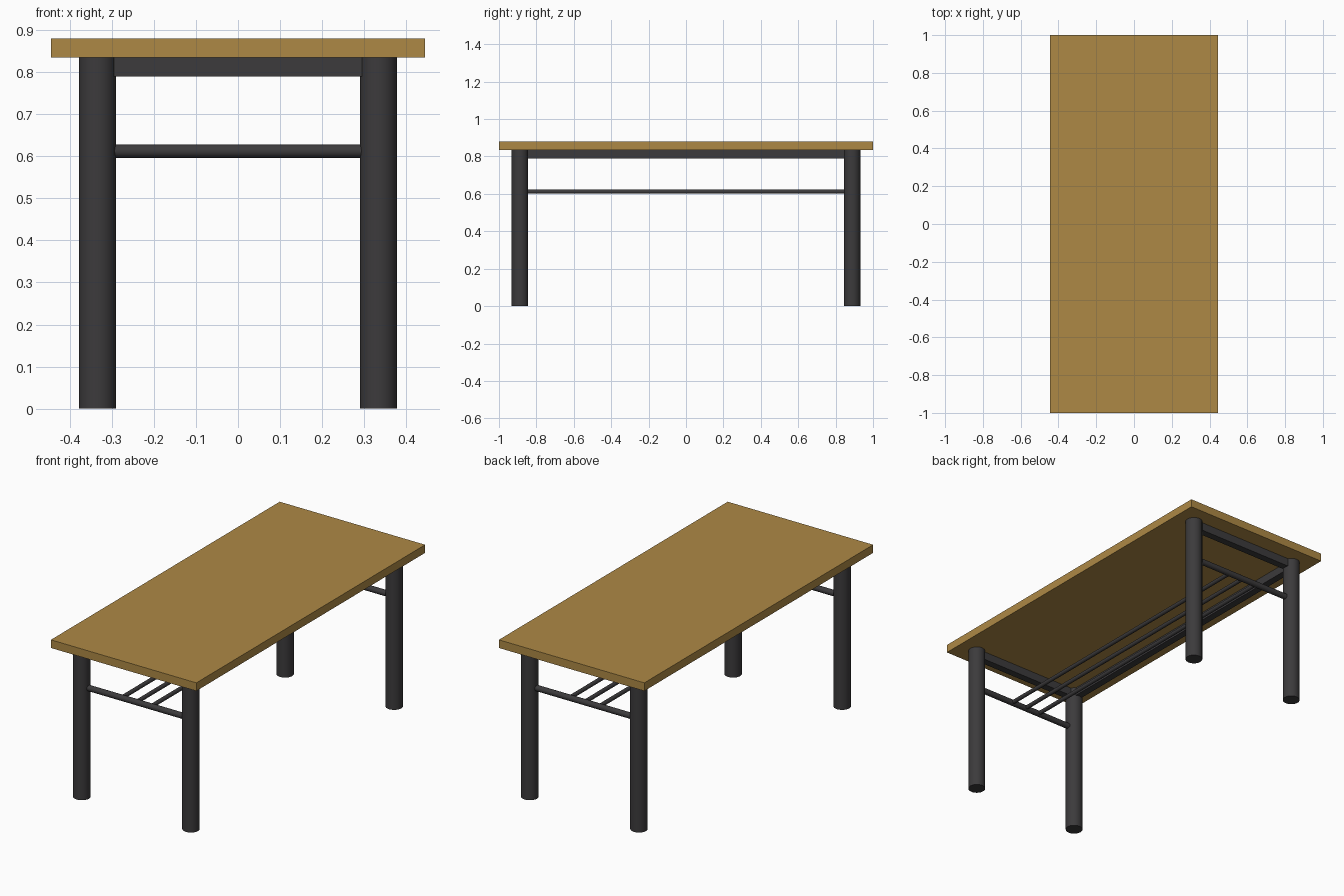
import bpy
import math

if "Cube" in bpy.data.objects:
    bpy.data.objects.remove(bpy.data.objects["Cube"])


def material(name, rgb):
    m = bpy.data.materials.new(name)
    m.diffuse_color = (*rgb, 1)
    m.use_nodes = True
    m.node_tree.nodes["Principled BSDF"].inputs["Base Color"].default_value = m.diffuse_color
    return m


wood = material("wood", (0.42, 0.25, 0.06))
metal = material("dark_metal", (0.045, 0.043, 0.045))


def box(name, centre, size, mat):
    bpy.ops.mesh.primitive_cube_add(size=1, location=centre)
    ob = bpy.context.object
    ob.name = name
    ob.scale = size
    bpy.ops.object.transform_apply(location=False, rotation=False, scale=True)
    ob.data.materials.append(mat)


def rod(name, centre, radius, length, axis, sides=32):
    rot = {"x": (0, math.pi / 2, 0), "y": (math.pi / 2, 0, 0), "z": (0, 0, 0)}[axis]
    bpy.ops.mesh.primitive_cylinder_add(vertices=sides, radius=radius, depth=length,
                                        location=centre, rotation=rot)
    ob = bpy.context.object
    ob.name = name
    ob.data.materials.append(metal)
    bpy.ops.object.shade_smooth_by_angle(angle=math.radians(40))


LEG_X, LEG_Y, LEG_R = 0.334, 0.888, 0.044
TOP_Z = 0.835      # underside of the table top
APRON_H, APRON_T = 0.045, 0.04
BAR_Z = 0.612

# Table top
box("table_top", (0, 0, TOP_Z + 0.0225), (0.89, 2.0, 0.045), wood)

for end, sy in (("front", -1), ("back", 1)):
    # Round legs
    for side, sx in (("left", -1), ("right", 1)):
        rod(f"{end}_{side}_leg", (sx * LEG_X, sy * LEG_Y, TOP_Z / 2), LEG_R, TOP_Z, "z", 48)
    # End apron and cross bar between each pair of legs
    box(f"{end}_apron", (0, sy * LEG_Y, TOP_Z - APRON_H / 2),
        (2 * LEG_X - LEG_R, APRON_T, APRON_H), metal)
    rod(f"{end}_cross_bar", (0, sy * LEG_Y, BAR_Z), 0.016, 2 * LEG_X - LEG_R, "x")

# Long apron, on the left side only
box("left_apron", (-LEG_X, 0, TOP_Z - APRON_H / 2),
    (APRON_T, 2 * LEG_Y - LEG_R, APRON_H), metal)

# Shelf rods running between the cross bars
for i in (-1, 0, 1):
    rod(f"shelf_rod_{i + 2}", (i * 0.09, 0, BAR_Z), 0.011, 2 * LEG_Y, "y", 24)
